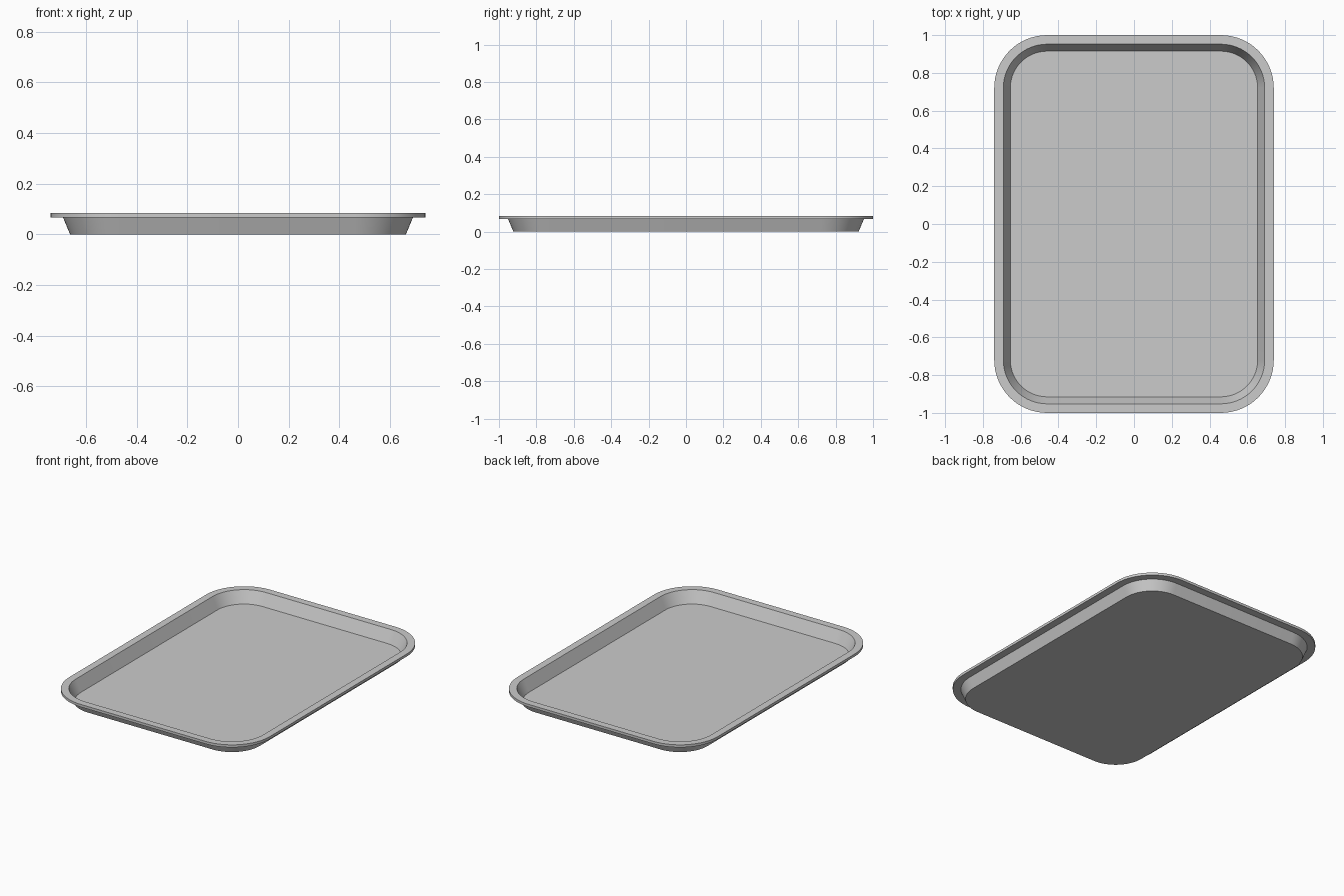
import bpy, bmesh, math

if "Cube" in bpy.data.objects:
    bpy.data.objects.remove(bpy.data.objects["Cube"])

CX, CY = 0.46, 0.72      # corner arc centres
SEG = 16                 # segments per corner


def ring(bm, r, z):
    """Rounded-rectangle loop at corner radius r and height z."""
    verts = []
    for q, (sx, sy) in enumerate([(1, 1), (-1, 1), (-1, -1), (1, -1)]):
        for i in range(SEG + 1):
            a = math.pi / 2 * (q + i / SEG)
            verts.append(bm.verts.new((sx * CX + r * math.cos(a),
                                       sy * CY + r * math.sin(a), z)))
    return verts


# Cross-section from underside edge, round the rim, down to the inner floor
profile = [(0.203, 0.0), (0.231, 0.067), (0.28, 0.067),
           (0.28, 0.084), (0.232, 0.084), (0.195, 0.005)]

bm = bmesh.new()
rings = [ring(bm, r, z) for r, z in profile]
for a, b in zip(rings, rings[1:]):
    n = len(a)
    for i in range(n):
        j = (i + 1) % n
        bm.faces.new((a[i], a[j], b[j], b[i]))

# Underside and inner floor
bm.faces.new(rings[0][::-1])
bm.faces.new(rings[-1])
bmesh.ops.recalc_face_normals(bm, faces=bm.faces)

mesh = bpy.data.meshes.new("serving_tray")
bm.to_mesh(mesh)
bm.free()
tray = bpy.data.objects.new("serving_tray", mesh)
bpy.context.collection.objects.link(tray)

# Smooth corners, crisp rim edges
bpy.context.view_layer.objects.active = tray
tray.select_set(True)
bpy.ops.object.shade_smooth_by_angle(angle=math.radians(30))
